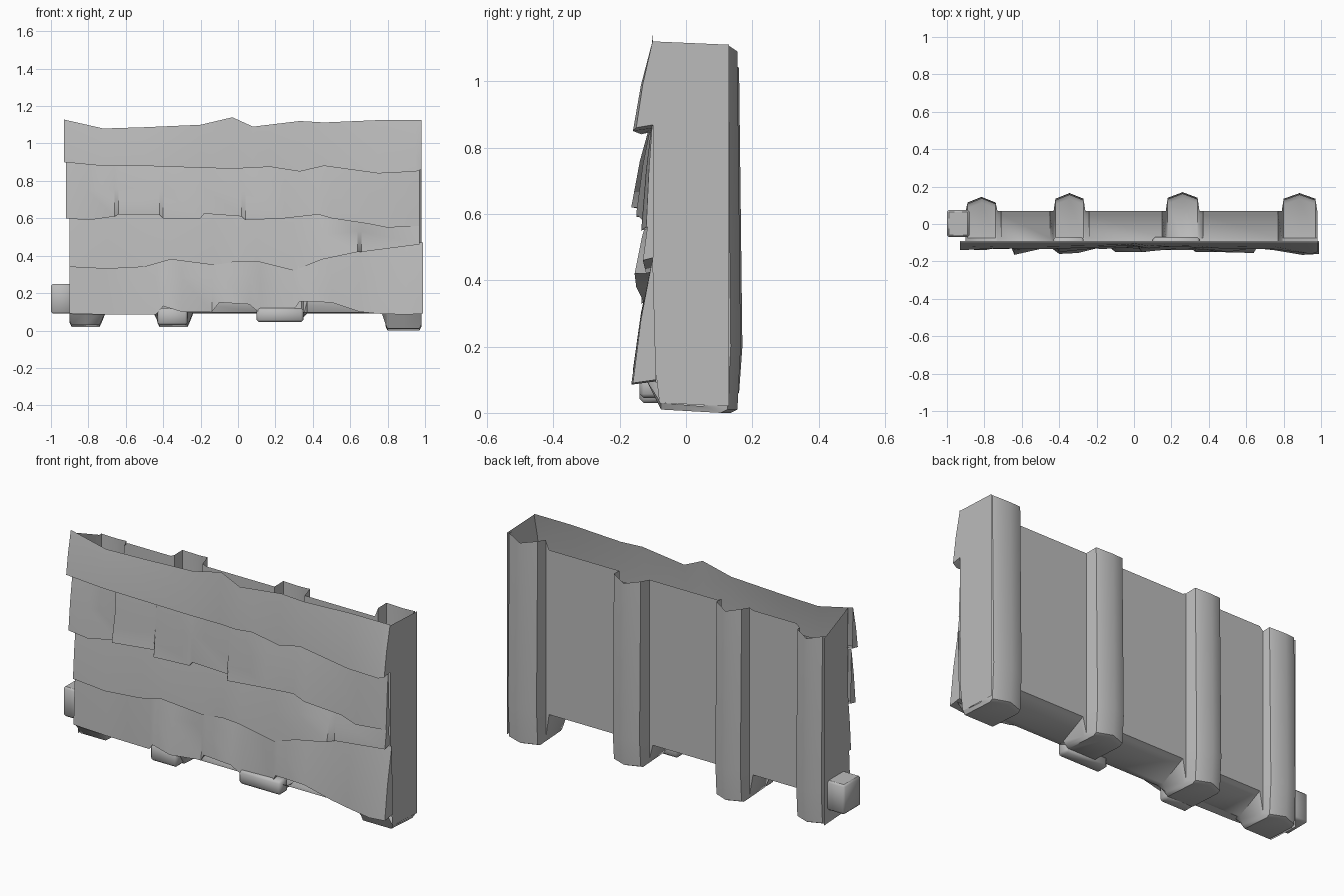
import bpy
import bmesh
import math

if "Cube" in bpy.data.objects:
    bpy.data.objects.remove(bpy.data.objects["Cube"], do_unlink=True)

grey = bpy.data.materials.new("stone grey")
grey.use_nodes = True
colour = (0.5, 0.5, 0.5, 1)
grey.diffuse_color = colour
grey.node_tree.nodes["Principled BSDF"].inputs["Base Color"].default_value = colour


def finish(name, bm):
    """Turn a bmesh into a smooth shaded grey object."""
    bmesh.ops.recalc_face_normals(bm, faces=bm.faces)
    mesh = bpy.data.meshes.new(name)
    bm.to_mesh(mesh)
    bm.free()
    mesh.materials.append(grey)
    obj = bpy.data.objects.new(name, mesh)
    bpy.context.collection.objects.link(obj)
    bpy.ops.object.select_all(action="DESELECT")
    obj.select_set(True)
    bpy.context.view_layer.objects.active = obj
    bpy.ops.object.shade_smooth_by_angle(angle=math.radians(45))
    return obj


def loft(name, columns, cap_ends=False):
    """Join neighbouring columns of points with quads."""
    bm = bmesh.new()
    cols = [[bm.verts.new(p) for p in col] for col in columns]
    for a, b in zip(cols, cols[1:]):
        for i in range(len(a) - 1):
            bm.faces.new((a[i], b[i], b[i + 1], a[i + 1]))
    if cap_ends:
        bm.faces.new(cols[0])
        bm.faces.new(cols[-1])
    return finish(name, bm)


FRONT = -0.1   # plane of the wall behind the slabs
PANEL = 0.07   # plane of the back panels


# Ribbed back, ends and underside: one sheet, open at the top
def rib(x0, x1, depth, top, foot):
    mid = (x0 + x1) / 2
    return [(x0, PANEL, top - 0.01, foot + 0.02), (x0 + 0.01, depth - 0.02, top, foot),
            (mid, depth + 0.01, top - 0.02, foot), (x1 - 0.01, depth - 0.02, top, foot),
            (x1, PANEL, top - 0.01, foot + 0.02)]


ribs = [rib(-0.9, -0.73, 0.125, 1.04, 0.02), rib(-0.43, -0.26, 0.145, 1.07, 0.02),
        rib(0.17, 0.35, 0.15, 1.06, 0.05), rib(0.79, 0.98, 0.145, 1.11, 0.0)]
plan = []
for i, points in enumerate(ribs):
    plan += points
    if i < 3:
        x0, x1 = points[-1][0], ribs[i + 1][0][0]
        plan += [(x0 + 0.02, PANEL, 1.05, 0.15), (x1 - 0.02, PANEL, 1.05, 0.15)]
columns = []
for x, y, top, foot in plan:
    swell = 0.01 if y > PANEL else 0
    front_foot = min(foot + 0.01, 0.09)
    columns.append([(x, y, top), (x, y + swell, 0.2), (x, y, foot + 0.01),
                    (x, y - 0.02, foot), (x, -0.075, front_foot), (x, FRONT - 0.02, 0.1)])
loft("ribbed_back", columns)

# End walls closing the shell
for name, x, back, top in (("right_end", -0.9, 0.105, 1.03), ("left_end", 0.98, 0.13, 1.11)):
    loft(name, [[(x, back, top), (x, back, 0.2), (x, back, 0.02)],
                [(x, FRONT, 1.12), (x, FRONT, 0.2), (x, -0.08, 0.03)]])


# Front slabs: each course leans out to a ragged lower lip
def course(name, top, lower):
    """top: function x -> z; lower: (x, z, y) along the lip."""
    cols = []
    for x, z, y in lower:
        t = top(x)
        belly = (x, FRONT + (y - FRONT) * 0.6, t + (z - t) * 0.5)
        cols.append([(x, FRONT, t), belly, (x, y, z), (x, FRONT + 0.01, z + 0.01)])
    loft(name, cols, cap_ends=True)


crest = [(-0.94, 1.13), (-0.72, 1.08), (-0.4, 1.09), (-0.2, 1.1), (-0.03, 1.14),
         (0.08, 1.09), (0.33, 1.12), (0.5, 1.11), (0.75, 1.125), (0.99, 1.125)]


def crest_height(x):
    for (xa, za), (xb, zb) in zip(crest, crest[1:]):
        if xa <= x <= xb:
            return za + (zb - za) * (x - xa) / (xb - xa)
    return crest[-1][1]


course("top_course", crest_height, [
    (-0.93, 0.9, -0.14), (-0.72, 0.88, -0.13), (-0.5, 0.88, -0.135), (-0.2, 0.87, -0.125),
    (-0.03, 0.865, -0.115), (0.08, 0.87, -0.13), (0.17, 0.875, -0.12), (0.33, 0.85, -0.125),
    (0.46, 0.88, -0.13), (0.75, 0.84, -0.135), (0.95, 0.85, -0.16), (0.98, 0.86, -0.15)])

course("upper_course", lambda x: 0.9, [
    (-0.92, 0.6, -0.135), (-0.8, 0.59, -0.14), (-0.66, 0.61, -0.115), (-0.64, 0.62, -0.165),
    (-0.42, 0.62, -0.115), (-0.4, 0.6, -0.15), (-0.2, 0.6, -0.13), (-0.18, 0.625, -0.135),
    (0.02, 0.61, -0.12), (0.04, 0.59, -0.15), (0.25, 0.6, -0.13), (0.43, 0.62, -0.14),
    (0.5, 0.6, -0.15), (0.7, 0.57, -0.12), (0.8, 0.55, -0.135), (0.97, 0.56, -0.12)])

course("middle_course", lambda x: 0.64, [
    (-0.9, 0.34, -0.125), (-0.7, 0.33, -0.135), (-0.5, 0.34, -0.12), (-0.36, 0.38, -0.14),
    (-0.13, 0.35, -0.12), (0.0, 0.37, -0.13), (0.1, 0.37, -0.14), (0.3, 0.32, -0.12),
    (0.45, 0.38, -0.15), (0.64, 0.42, -0.155), (0.66, 0.42, -0.12), (0.97, 0.46, -0.13)])

course("bottom_course", lambda x: 0.47, [
    (-0.9, 0.09, -0.12), (-0.7, 0.085, -0.125), (-0.44, 0.085, -0.13), (-0.4, 0.13, -0.16),
    (-0.3, 0.1, -0.155), (-0.14, 0.1, -0.115), (-0.1, 0.15, -0.15), (0.06, 0.14, -0.15),
    (0.12, 0.09, -0.13), (0.29, 0.1, -0.12), (0.33, 0.155, -0.15), (0.5, 0.15, -0.15),
    (0.65, 0.1, -0.13), (0.75, 0.09, -0.14), (0.9, 0.085, -0.165), (0.99, 0.09, -0.16)])


# Loose blocks: two lips under the front and a stub on the end
def block(name, lo, hi, bevel):
    bm = bmesh.new()
    bmesh.ops.create_cube(bm, size=1)
    for v in bm.verts:
        v.co = [lo[i] + (v.co[i] + 0.5) * (hi[i] - lo[i]) for i in range(3)]
    bmesh.ops.bevel(bm, geom=list(bm.edges), offset=bevel, segments=1, affect="EDGES")
    finish(name, bm)


block("front_lip_right", (-0.43, -0.14, 0.03), (-0.27, -0.07, 0.12), 0.012)
block("front_lip_left", (0.1, -0.14, 0.045), (0.35, -0.07, 0.12), 0.012)
block("end_stub", (-1.0, -0.07, 0.09), (-0.88, 0.075, 0.25), 0.01)
